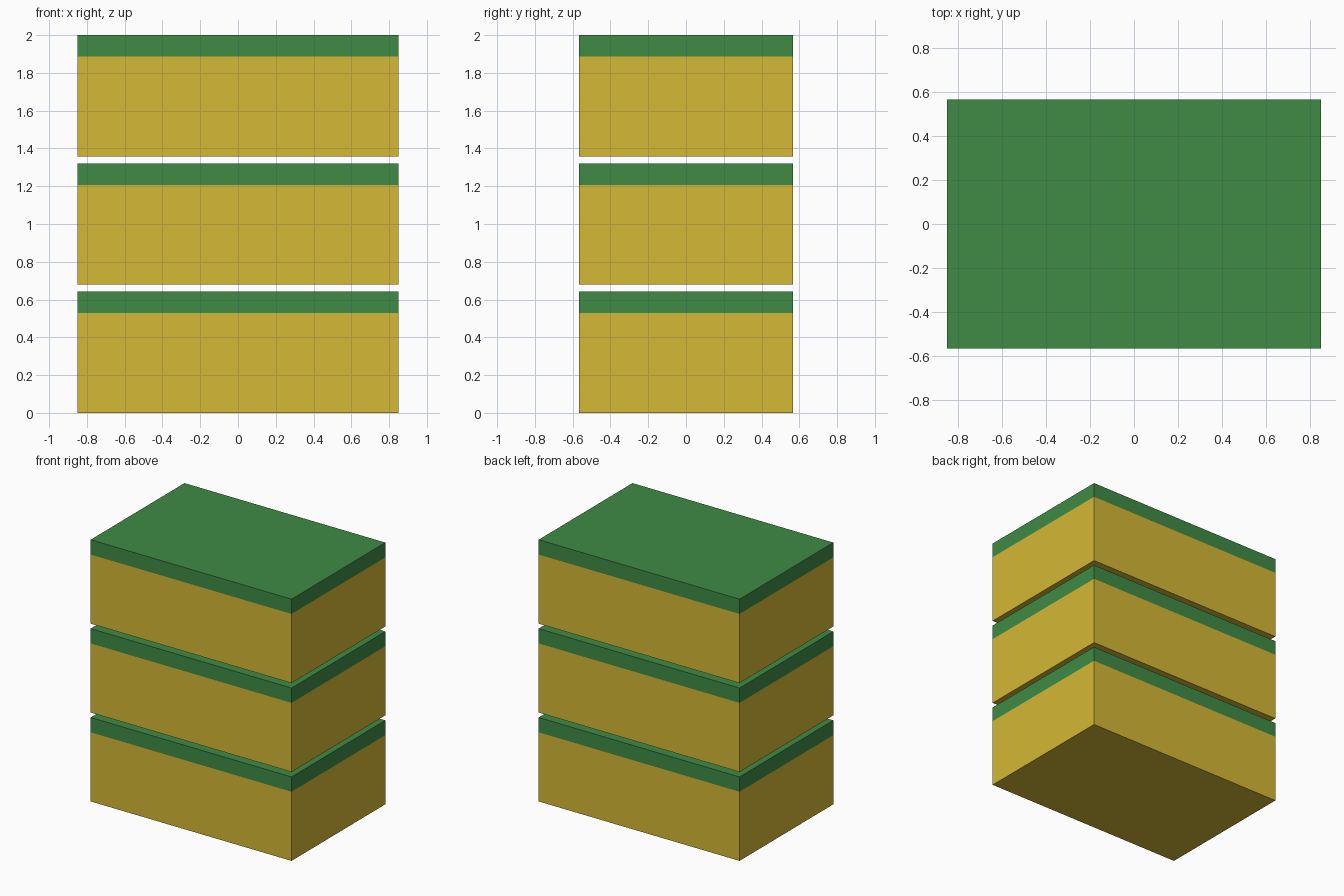
import bpy

if "Cube" in bpy.data.objects:
    bpy.data.objects.remove(bpy.data.objects["Cube"])

U = 2 / 53                      # module: three 17-unit boxes with 1-unit gaps
WIDTH, DEPTH = 45 * U, 30 * U
BODY_H, LID_H, GAP = 14 * U, 3 * U, 1 * U


def material(name, color):
    mat = bpy.data.materials.new(name)
    mat.diffuse_color = color
    mat.use_nodes = True
    mat.node_tree.nodes["Principled BSDF"].inputs["Base Color"].default_value = mat.diffuse_color
    return mat


def block(name, z_bottom, height, mat):
    bpy.ops.mesh.primitive_cube_add(size=1, location=(0, 0, z_bottom + height / 2))
    obj = bpy.context.object
    obj.name = name
    obj.scale = (WIDTH, DEPTH, height)
    bpy.ops.object.transform_apply(location=False, rotation=False, scale=True)
    obj.data.materials.append(mat)
    return obj


yellow = material("yellow", (0.66, 0.48, 0.035, 1))
green = material("green", (0.05, 0.26, 0.06, 1))

# Stack of three lidded boxes
for i in range(3):
    z = i * (BODY_H + LID_H + GAP)
    block(f"box_body_{i + 1}", z, BODY_H, yellow)
    block(f"box_lid_{i + 1}", z + BODY_H, LID_H, green)
